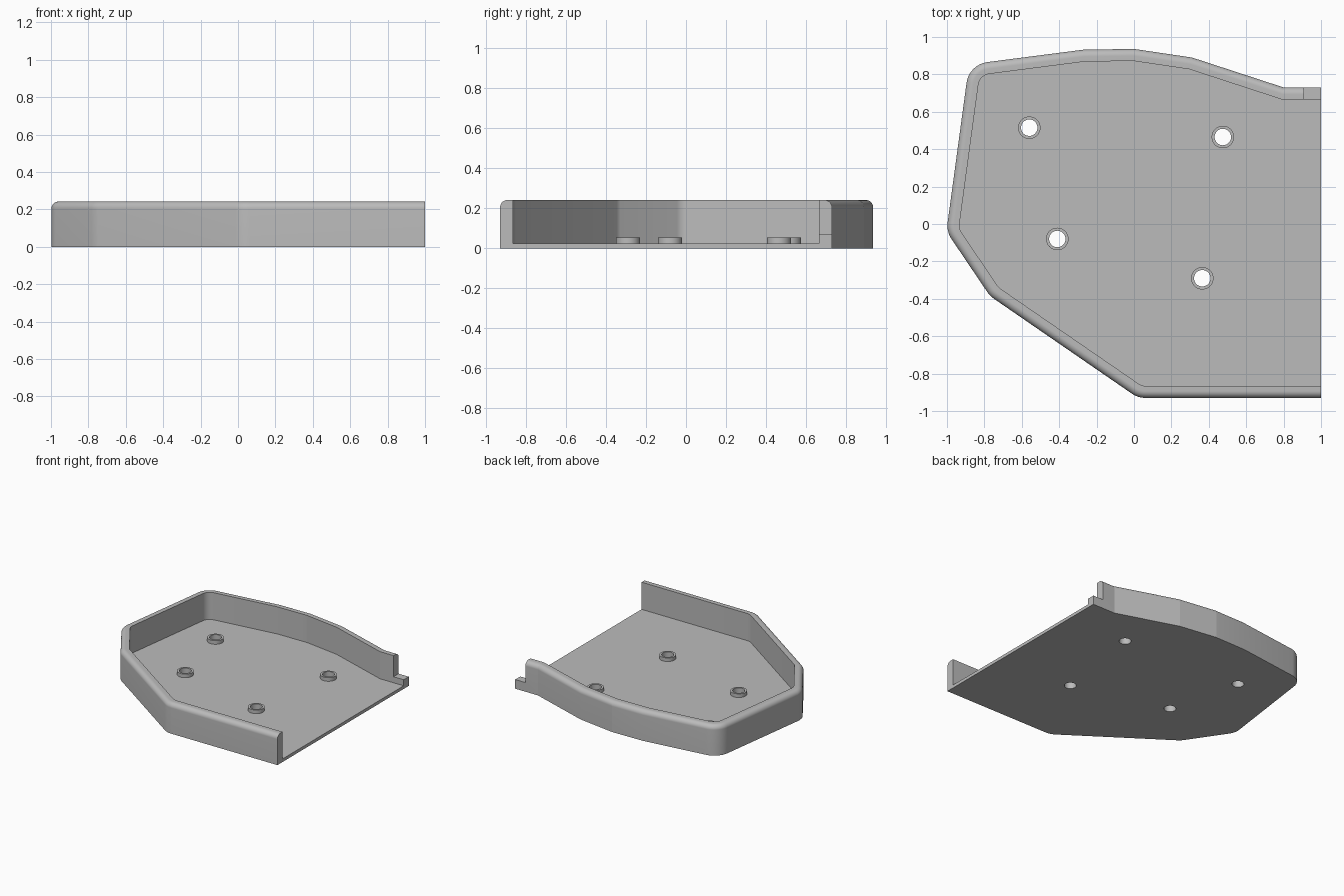
import bpy, bmesh, math
from mathutils import Vector

if "Cube" in bpy.data.objects:
    bpy.data.objects.remove(bpy.data.objects["Cube"])

HEIGHT, FLOOR, WALL, ROUND = 0.242, 0.025, 0.064, 0.037
HOLES = [(-0.56, 0.515), (0.475, 0.465), (-0.41, -0.08), (0.365, -0.29)]

grey = bpy.data.materials.new("light_grey")
grey.diffuse_color = (0.5, 0.5, 0.5, 1)
grey.use_nodes = True
grey.node_tree.nodes["Principled BSDF"].inputs["Base Color"].default_value = grey.diffuse_color


def make_object(name, bm):
    bmesh.ops.recalc_face_normals(bm, faces=bm.faces)
    mesh = bpy.data.meshes.new(name)
    bm.to_mesh(mesh)
    bm.free()
    mesh.materials.append(grey)
    obj = bpy.data.objects.new(name, mesh)
    bpy.context.collection.objects.link(obj)
    return obj


def activate(obj):
    bpy.ops.object.select_all(action='DESELECT')
    obj.select_set(True)
    bpy.context.view_layer.objects.active = obj


def shade(obj):
    activate(obj)
    bpy.ops.object.shade_smooth_by_angle(angle=math.radians(8))


def cut(obj, cutter):
    mod = obj.modifiers.new("cut", 'BOOLEAN')
    mod.operation, mod.solver, mod.object = 'DIFFERENCE', 'EXACT', cutter
    activate(obj)
    bpy.ops.object.modifier_apply(modifier=mod.name)
    bpy.data.objects.remove(cutter)


def fillet(prev, corner, nxt, r):
    """Arc points that replace a sharp corner."""
    a, b = (prev - corner).normalized(), (nxt - corner).normalized()
    half = a.angle(b) / 2
    centre = corner + (a + b).normalized() * (r / math.sin(half))
    start = corner + a * (r / math.tan(half)) - centre
    turn = math.pi - 2 * half
    n = max(3, math.ceil(turn / math.radians(6)))
    pts = []
    for i in range(n + 1):
        t = turn * i / n
        c, s = math.cos(t), math.sin(t)
        pts.append(centre + Vector((c * start.x - s * start.y,
                                    s * start.x + c * start.y)))
    return pts


# Outline, from the back right end round to the front right end: x, y, radius
corners = [(1, 0.73, 0), (0.80, 0.73, 0), (0.31, 0.89, 0), (0, 0.936, 0),
           (-0.27, 0.932, 0), (-0.882, 0.853, 0.13), (-1.003, -0.04, 0.13),
           (-0.77, -0.385, 0.13), (0.022, -0.93, 0.13), (1, -0.93, 0)]
pos = [Vector(c[:2]) for c in corners]
path = []
for i, (x, y, r) in enumerate(corners):
    path += fillet(pos[i - 1], pos[i], pos[i + 1], r) if r else [pos[i]]

# Wall section: inward offset and height, with a rounded outer top edge
section = [(0, 0)]
for i in range(13):
    a = math.pi / 2 * i / 12
    section.append((ROUND * (1 - math.cos(a)),
                    HEIGHT - ROUND + ROUND * math.sin(a)))
section += [(WALL, HEIGHT), (WALL, FLOOR)]

# Tray: wall swept along the outline, closed by floor, underside and open end
bm = bmesh.new()
rows = []
for i, p in enumerate(path):
    d0 = (p - path[max(i - 1, 0)]).normalized()
    d1 = (path[min(i + 1, len(path) - 1)] - p).normalized()
    n0, n1 = Vector((-d0.y, d0.x)), Vector((-d1.y, d1.x))
    total = n0 + n1
    mitre = total * (2 / total.length_squared) if n0.length and n1.length else total
    rows.append([bm.verts.new((p.x + mitre.x * o, p.y + mitre.y * o, z))
                 for o, z in section])
for a, b in zip(rows, rows[1:]):
    for j in range(len(section) - 1):
        bm.faces.new((a[j], b[j], b[j + 1], a[j + 1]))
bm.faces.new([r[0] for r in rows])
bm.faces.new([r[-1] for r in rows])
bm.faces.new(rows[0] + rows[-1][::-1])
tray = make_object("tray", bm)

# Step in the back wall at the open end
bm = bmesh.new()
bmesh.ops.create_cube(bm, size=1)
for v in bm.verts:
    v.co = (1.0 + v.co.x * 0.18, 0.70 + v.co.y * 0.2, 0.273 + v.co.z * 0.4)
cut(tray, make_object("step_cutter", bm))

# Screw holes through the floor
for x, y in HOLES:
    bm = bmesh.new()
    bmesh.ops.create_cone(bm, cap_ends=True, segments=48, radius1=0.044,
                          radius2=0.044, depth=0.2)
    bmesh.ops.translate(bm, vec=(x, y, 0), verts=bm.verts)
    cut(tray, make_object("hole_cutter", bm))
shade(tray)

# Raised rings around the holes
for k, (x, y) in enumerate(HOLES):
    bm = bmesh.new()
    rings = []
    for r, z in ((0.044, FLOOR), (0.06, FLOOR), (0.06, 0.054), (0.044, 0.054)):
        rings.append([bm.verts.new((x + r * math.cos(math.tau * i / 48),
                                    y + r * math.sin(math.tau * i / 48), z))
                      for i in range(48)])
    for j in range(4):
        a, b = rings[j], rings[(j + 1) % 4]
        for i in range(48):
            m = (i + 1) % 48
            bm.faces.new((a[i], a[m], b[m], b[i]))
    shade(make_object(f"screw_boss_{k + 1}", bm))
